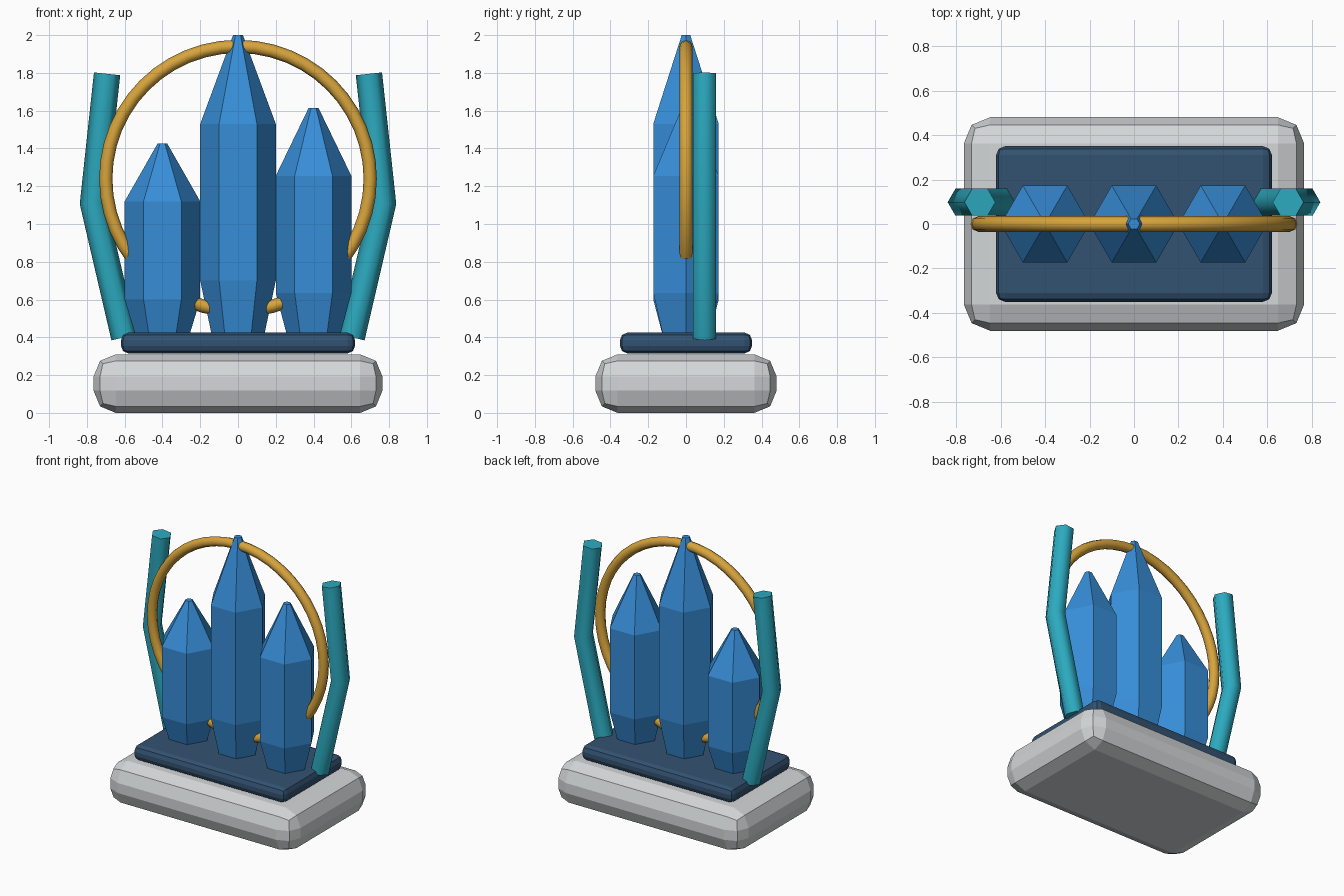
import bpy, bmesh, math
from mathutils import Vector

if "Cube" in bpy.data.objects:
    bpy.data.objects.remove(bpy.data.objects["Cube"])


def material(name, rgb):
    m = bpy.data.materials.new(name)
    m.diffuse_color = (*rgb, 1)
    m.use_nodes = True
    m.node_tree.nodes["Principled BSDF"].inputs["Base Color"].default_value = m.diffuse_color
    return m


STONE = material("pale grey", (0.66, 0.68, 0.69))
NAVY = material("navy", (0.033, 0.085, 0.165))
BLUE = material("crystal blue", (0.038, 0.27, 0.69))
TEAL = material("teal", (0.025, 0.40, 0.52))
GOLD = material("gold", (0.68, 0.37, 0.045))


def add_object(name, bm, mat, smooth=None):
    bmesh.ops.recalc_face_normals(bm, faces=bm.faces)
    mesh = bpy.data.meshes.new(name)
    bm.to_mesh(mesh)
    bm.free()
    mesh.materials.append(mat)
    ob = bpy.data.objects.new(name, mesh)
    bpy.context.collection.objects.link(ob)
    if smooth:
        bpy.ops.object.select_all(action='DESELECT')
        ob.select_set(True)
        bpy.context.view_layer.objects.active = ob
        bpy.ops.object.shade_smooth_by_angle(angle=math.radians(smooth))
    return ob


def slab(name, width, depth, z0, z1, bevel, mat):
    bm = bmesh.new()
    bmesh.ops.create_cube(bm, size=1)
    for v in bm.verts:
        v.co = (v.co.x * width, v.co.y * depth, z0 + (v.co.z + 0.5) * (z1 - z0))
    ob = add_object(name, bm, mat)
    mod = ob.modifiers.new("rounded edges", 'BEVEL')
    mod.width, mod.segments = bevel, 2


def loft(rings, closed=False):
    """Skin a list of vertex rings; cap the ends unless closed."""
    bm = bmesh.new()
    rows = [[bm.verts.new(p) for p in ring] for ring in rings]
    n = len(rows[0])
    pairs = list(zip(rows, rows[1:])) + ([(rows[-1], rows[0])] if closed else [])
    for a, b in pairs:
        for i in range(n):
            j = (i + 1) % n
            bm.faces.new((a[i], a[j], b[j], b[i]))
    if not closed:
        bm.faces.new(rows[0][::-1])
        bm.faces.new(rows[-1])
    return bm


def ring(center, side, radius, n):
    """Polygon spanned by a side vector in the xz plane and the y axis."""
    return [Vector(center) + radius * (math.cos(2 * math.pi * i / n) * Vector(side)
            + math.sin(2 * math.pi * i / n) * Vector((0, 1, 0))) for i in range(n)]


# Stepped base
slab("base", 1.53, 0.96, 0.0, 0.31, 0.118, STONE)
slab("base_plate", 1.24, 0.70, 0.315, 0.425, 0.04, NAVY)

# Three hexagonal crystals: name, x, lower shoulder, upper shoulder, tip
for name, x, low, high, tip in (("left", -0.4, 0.60, 1.12, 1.425),
                                ("centre", 0.0, 0.70, 1.53, 2.0),
                                ("right", 0.4, 0.635, 1.255, 1.615)):
    profile = ((0.37, 0.13), (low, 0.2), (high, 0.2), (tip, 0.026))
    add_object(name + "_crystal",
               loft([ring((x, 0, z), (1, 0, 0), r, 6) for z, r in profile]), BLUE)

# Upright ring threaded through the crystals
segments = 48
hoop = []
for k in range(segments):
    a = 2 * math.pi * k / segments
    out = Vector((math.cos(a), 0, math.sin(a)))
    hoop.append(ring(Vector((0, 0, 1.24)) + 0.70 * out, out, 0.035, 8))
add_object("ring", loft(hoop, closed=True), GOLD, smooth=50)

# Bent hexagonal posts on each side
for name, s in (("left_post", -1), ("right_post", 1)):
    path = [Vector((s * x, 0.098, z)) for x, z in
            ((0.602, 0.40), (0.768, 1.11), (0.693, 1.795))]
    rings = []
    for i, p in enumerate(path):
        d = Vector((0, 0, 0))
        if i > 0:
            d += (p - path[i - 1]).normalized()
        if i < 2:
            d += (path[i + 1] - p).normalized()
        d.normalize()
        rings.append(ring(p, (d.z, 0, -d.x), 0.07, 6))
    add_object(name, loft(rings), TEAL, smooth=65)
